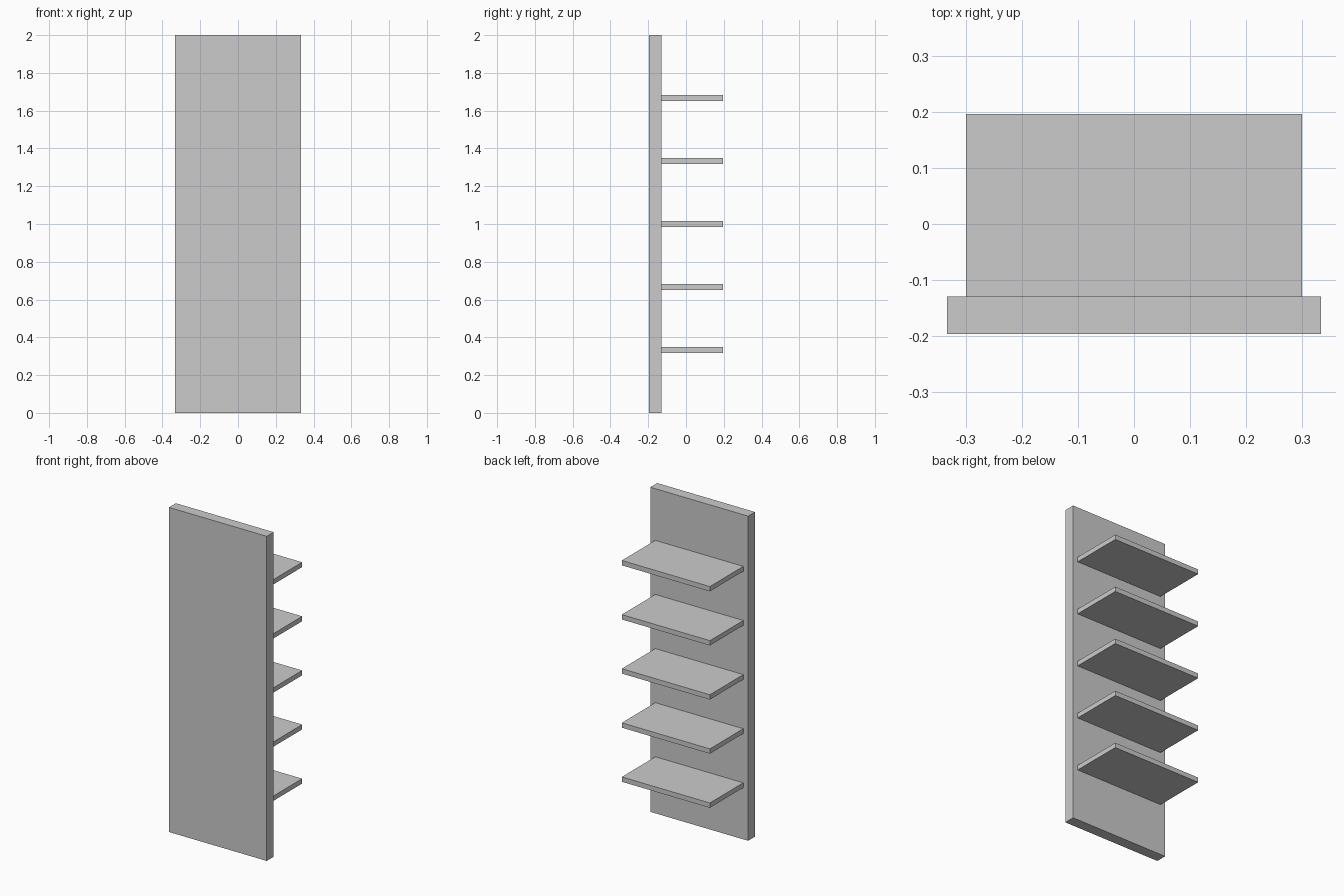
import bpy

if "Cube" in bpy.data.objects:
    bpy.data.objects.remove(bpy.data.objects["Cube"])


def box(name, x, y, z):
    """Add a box spanning the given (min, max) ranges."""
    spans = (x, y, z)
    bpy.ops.mesh.primitive_cube_add(size=1, location=[(a + b) / 2 for a, b in spans])
    obj = bpy.context.object
    obj.name = name
    obj.scale = [b - a for a, b in spans]
    bpy.ops.object.transform_apply(location=False, rotation=False, scale=True)
    return obj


DEPTH = 0.196        # half of the overall depth
PANEL_REAR = -0.129  # face the shelves attach to
SHELF_T = 0.03

# Upright panel
box("upright_panel", (-0.333, 0.333), (-DEPTH, PANEL_REAR), (0, 2))

# Five evenly spaced shelves
for i in range(1, 6):
    zc = i / 3
    box(f"shelf_{i}", (-0.3, 0.3), (PANEL_REAR, DEPTH),
        (zc - SHELF_T / 2, zc + SHELF_T / 2))
